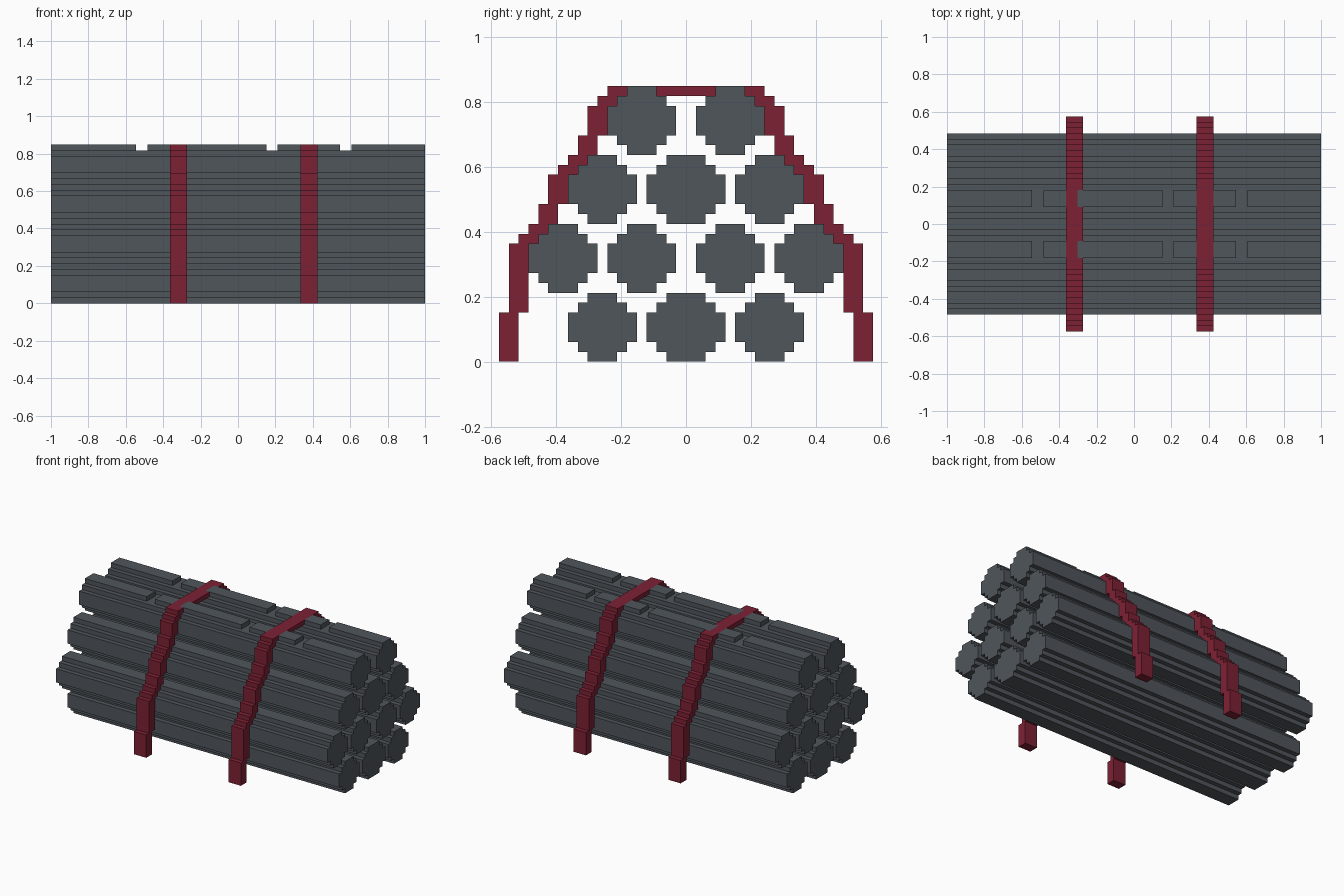
import bpy
import bmesh

cube = bpy.data.objects.get("Cube")
if cube:
    bpy.data.objects.remove(cube, do_unlink=True)

U = 2 / 66  # size of one block; all dimensions below are in blocks


def material(name, color):
    mat = bpy.data.materials.new(name)
    mat.use_nodes = True
    mat.diffuse_color = color
    mat.node_tree.nodes["Principled BSDF"].inputs["Base Color"].default_value = color
    return mat


steel = material("dark grey steel", (0.080, 0.093, 0.107, 1))
webbing = material("dark red webbing", (0.205, 0.0152, 0.0343, 1))


def add_stepped(bm, rows, x0, x1):
    """Extrude a stepped outline along x; rows are (z0, z1, y0, y1), bottom up."""
    right = [(y1, z) for z0, z1, y0, y1 in rows for z in (z0, z1)]
    left = [(y0, z) for z0, z1, y0, y1 in reversed(rows) for z in (z1, z0)]
    verts = [bm.verts.new((x0 * U, y * U, z * U)) for y, z in right + left]
    face = bm.faces.new(verts)
    new = bmesh.ops.extrude_face_region(bm, geom=[face])["geom"]
    moved = [g for g in new if isinstance(g, bmesh.types.BMVert)]
    bmesh.ops.translate(bm, verts=moved, vec=((x1 - x0) * U, 0, 0))


def finish(bm, name, mat):
    bmesh.ops.recalc_face_normals(bm, faces=bm.faces)
    mesh = bpy.data.meshes.new(name)
    bm.to_mesh(mesh)
    bm.free()
    mesh.materials.append(mat)
    obj = bpy.data.objects.new(name, mesh)
    bpy.context.collection.objects.link(obj)


# Octagonal stepped bars: (height range, inset from the full width)
BAR_ROWS = [(0, 1, 2), (1, 2, 1), (2, 5, 0), (5, 6, 1), (6, 7, 2)]
# Raised strips on the top bars, broken by notches and the straps
TOP_STRIPS = [(-33, -18), (-16, -12), (-10, 5), (7, 11), (14, 18), (20, 33)]


def bar(name, y0, y1, base, notched):
    rows = [(base + a, base + b, y0 + i, y1 - i) for a, b, i in BAR_ROWS]
    bm = bmesh.new()
    if notched:
        add_stepped(bm, rows[:-1], -33, 33)
        for x0, x1 in TOP_STRIPS:
            add_stepped(bm, rows[-1:], x0, x1)
    else:
        add_stepped(bm, rows, -33, 33)
    finish(bm, name, steel)


# Four stacked layers of bars
three = [(-12, -5), (-4, 4), (5, 12)]
four = [(-16, -9), (-8, -1), (1, 8), (9, 16)]
for layer, spans in enumerate([three, four, three, four[1:3]]):
    for n, (y0, y1) in enumerate(spans):
        bar(f"bar_layer{layer + 1}_{n + 1}", y0, y1, layer * 7, layer == 3)

# Strap side: (bottom, top, inner distance from the centre), two blocks thick
SIDE = [(0, 5, 17), (5, 12, 16), (12, 13, 15), (13, 14, 14), (14, 16, 13),
        (16, 19, 12), (19, 20, 11), (20, 21, 10), (21, 23, 9), (23, 26, 8),
        (26, 27, 7), (27, 28, 6)]


def strap(name, x0, x1, bridges):
    bm = bmesh.new()
    add_stepped(bm, [(a, b, y, y + 2) for a, b, y in SIDE], x0, x1)
    add_stepped(bm, [(a, b, -y - 2, -y) for a, b, y in SIDE], x0, x1)
    # Flat band across the top
    for bx0, bx1, half in bridges:
        add_stepped(bm, [(27, 28, -half, half)], bx0, bx1)
    finish(bm, name, webbing)


strap("right_strap", -12, -9, [(-12, -10, 6), (-10, -9, 3)])
strap("left_strap", 11, 14, [(11, 14, 6)])
